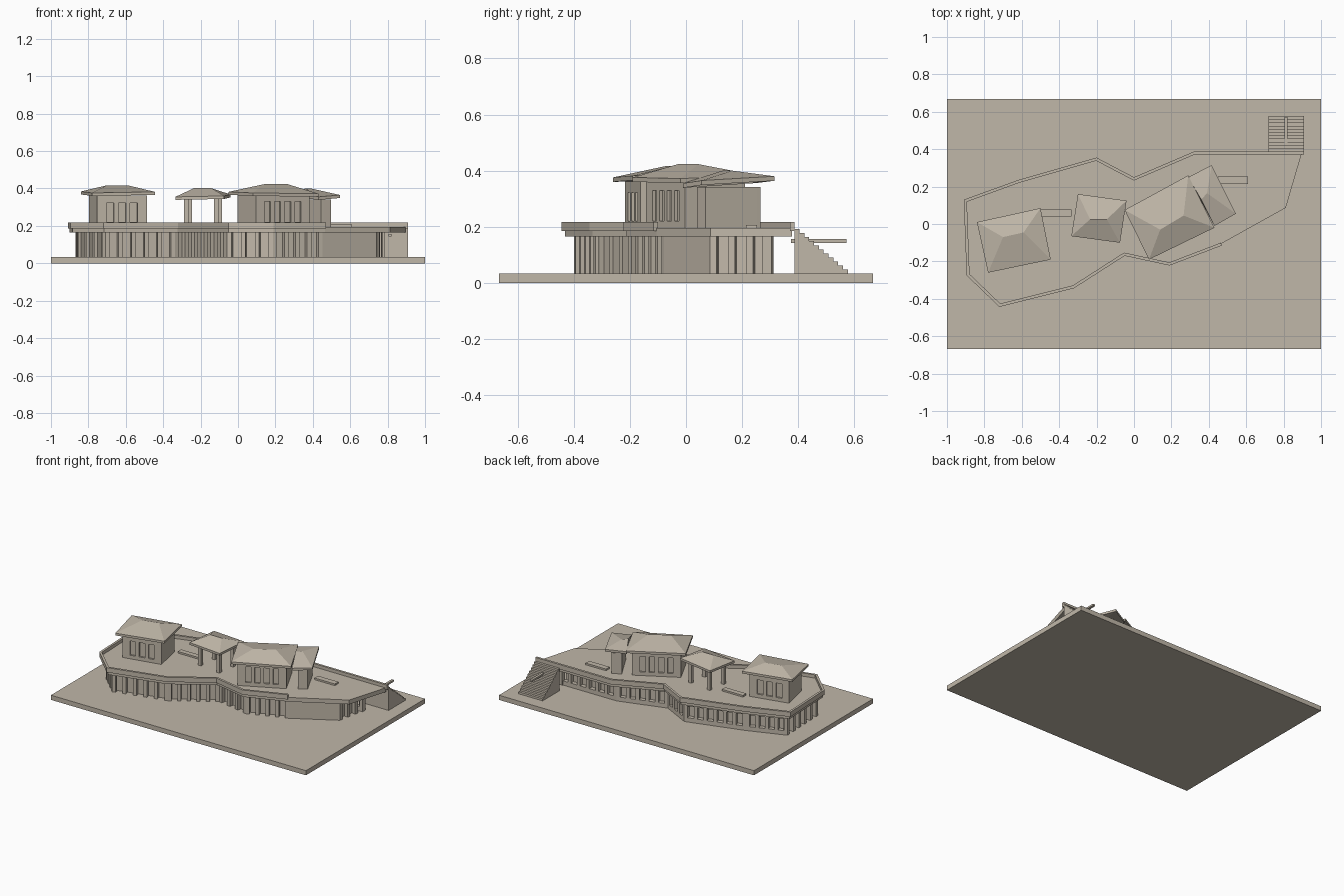
import bpy, bmesh
from mathutils import Vector

if "Cube" in bpy.data.objects:
    bpy.data.objects.remove(bpy.data.objects["Cube"])

stone = bpy.data.materials.new("warm_stone")
stone.diffuse_color = (0.53, 0.475, 0.395, 1)
stone.use_nodes = True
stone.node_tree.nodes["Principled BSDF"].inputs["Base Color"].default_value = stone.diffuse_color


def finish(name, bm):
    bmesh.ops.recalc_face_normals(bm, faces=bm.faces)
    me = bpy.data.meshes.new(name)
    bm.to_mesh(me)
    bm.free()
    me.materials.append(stone)
    ob = bpy.data.objects.new(name, me)
    bpy.context.collection.objects.link(ob)


def add_prism(bm, pts, z0, z1):
    lo = [bm.verts.new((p[0], p[1], z0)) for p in pts]
    hi = [bm.verts.new((p[0], p[1], z1)) for p in pts]
    n = len(pts)
    bm.faces.new(lo[::-1])
    bm.faces.new(hi)
    for i in range(n):
        j = (i + 1) % n
        bm.faces.new((lo[i], lo[j], hi[j], hi[i]))


def prism(name, pts, z0, z1):
    bm = bmesh.new()
    add_prism(bm, pts, z0, z1)
    finish(name, bm)


def rect(x0, x1, y0, y1):
    return [(x0, y0), (x1, y0), (x1, y1), (x0, y1)]


def inset(pts, d, closed=True):
    """Offset a counter-clockwise outline inwards with mitred corners."""
    P = [Vector(p) for p in pts]
    n = len(P)
    out = []
    for i in range(n):
        a = (P[i] - P[i - 1]).normalized()
        b = (P[(i + 1) % n] - P[i]).normalized()
        if not closed and i == 0:
            a = b
        if not closed and i == n - 1:
            b = a
        na, nb = Vector((-a.y, a.x)), Vector((-b.y, b.x))
        out.append(P[i] + (na + nb) * (d / (1 + na.dot(nb))))
    return out


def bar(bm, p, q, t0, t1, z0, z1, depth):
    """Block along part of an edge, growing inwards from it."""
    p, q = Vector(p), Vector(q)
    d = (q - p).normalized()
    n = Vector((-d.y, d.x)) * depth
    a, b = p + d * t0, p + d * t1
    add_prism(bm, [a, b, b + n, a + n], z0, z1)


def facade(bm, p, q, count, pier, z0, z1, sill, head, depth, end=None):
    """Piers between evenly spaced openings, with optional sill and lintel."""
    L = (Vector(q) - Vector(p)).length
    end = end or pier
    opening = (L - 2 * end - (count - 1) * pier) / count
    bar(bm, p, q, 0, end, z0, z1, depth)
    bar(bm, p, q, L - end, L, z0, z1, depth)
    for i in range(1, count):
        t = end + i * opening + (i - 1) * pier
        bar(bm, p, q, t, t + pier, z0, z1, depth)
    if sill:
        bar(bm, p, q, 0, L, z0, z0 + sill, depth)
    if head:
        bar(bm, p, q, 0, L, z1 - head, z1, depth)


# Ground plate
prism("ground_plate", rect(-1, 1, -0.667, 0.667), 0, 0.033)

# Terrace deck, outline counter-clockwise from the front right
outline = [(0.82, 0.08), (0.91, 0.387), (0.32, 0.387), (0, 0.25), (-0.2, 0.355),
           (-0.62, 0.235), (-0.91, 0.13), (-0.895, -0.275), (-0.72, -0.443),
           (-0.32, -0.343), (-0.05, -0.17), (0.19, -0.222), (0.47, -0.115)]
prism("terrace_deck", inset(outline, 0.01), 0.165, 0.195)

# Parapet, open at the right end
path = [Vector(p) for p in outline[1:]]
inner = inset(path, 0.016, closed=False)
bm = bmesh.new()
for i in range(len(path) - 1):
    add_prism(bm, [path[i], path[i + 1], inner[i + 1], inner[i]], 0.165 + 0.02, 0.218)
finish("parapet", bm)

# Lower storey: recessed core with a pier facade
face = inset(outline, 0.04)
face[0] = Vector((0.74, 0.085))
face[1] = Vector((0.785, 0.305))
face[2] = Vector((0.33, 0.305))
prism("lower_storey", inset(face, 0.03), 0.033, 0.165)
bm = bmesh.new()
for i in range(len(face)):
    p, q = face[i], face[(i + 1) % len(face)]
    L = (q - p).length
    if i == len(face) - 1:
        bar(bm, p, q, 0, L, 0.033, 0.165, 0.035)       # solid front right wall
    else:
        back = 1 <= i <= 5
        facade(bm, p, q, max(2, round(L / 0.072)), 0.024, 0.033, 0.165,
               0.03 if back else 0, 0.02 if back else 0, 0.032)
finish("lower_piers", bm)

# Stairs behind the right end
bm = bmesh.new()
steps = 11
rise, run = (0.192 - 0.033) / steps, 0.19 / steps
for i in range(steps):
    y = 0.387 + i * run
    add_prism(bm, rect(0.72, 0.91, y, y + run), 0.033, 0.192 - i * rise)
finish("stairs", bm)
prism("stair_rail", rect(0.805, 0.822, 0.375, 0.572), 0.143, 0.156)


def hip_roof(name, quad, zs, ridge, zr, thick=0.016):
    """Thin hipped shell; ridge runs from the first/last pair to the middle pair."""
    bm = bmesh.new()
    layers = []
    for dz in (0, -thick):
        v = [bm.verts.new((p[0], p[1], z + dz)) for p, z in zip(quad, zs)]
        r = [bm.verts.new((p[0], p[1], zr + dz)) for p in ridge]
        bm.faces.new((v[0], v[1], r[1], r[0]))
        bm.faces.new((v[1], v[2], r[1]))
        bm.faces.new((v[2], v[3], r[0], r[1]))
        bm.faces.new((v[3], v[0], r[0]))
        layers.append(v)
    a, b = layers
    for i in range(4):
        j = (i + 1) % 4
        bm.faces.new((a[i], a[j], b[j], b[i]))
    finish(name, bm)


def house(name, quad, top, windows, overhang=0.036):
    """Windowed walls on the front and back, plain ends."""
    wall = inset(quad, overhang)
    prism(name + "_core", inset(wall, 0.012), 0.19, top)
    bm = bmesh.new()
    for i in range(4):
        p, q = wall[i], wall[(i + 1) % 4]
        if windows and i % 2 == 0:
            facade(bm, p, q, windows, 0.024, 0.19, top, 0.03, 0.04, 0.014, 0.05)
        else:
            bar(bm, p, q, 0, (q - p).length, 0.19, top, 0.014)
    finish(name + "_walls", bm)


# Pavilions: front left, front right, back right, back left corners
left = [(-0.78, -0.26), (-0.445, -0.19), (-0.50, 0.085), (-0.84, 0.01)]
house("left_pavilion", left, 0.362, 3)
hip_roof("left_roof", left, (0.376, 0.382, 0.382, 0.384), [(-0.70, -0.07), (-0.59, -0.045)], 0.417)

main = [(0.08, -0.19), (0.43, -0.02), (0.29, 0.26), (-0.05, 0.075)]
house("main_pavilion", main, 0.37, 4)
hip_roof("main_roof", main, (0.376, 0.372, 0.382, 0.382), [(0.14, -0.03), (0.265, 0.045)], 0.423)

annex = [(0.43, -0.01), (0.545, 0.055), (0.415, 0.315), (0.29, 0.25)]
house("annex", annex, 0.342, 0)
hip_roof("annex_roof", annex, (0.355, 0.365, 0.38, 0.372), [(0.36, 0.13), (0.39, 0.165)], 0.4)

# Open gazebo on four posts
gazebo = [(-0.335, -0.065), (-0.075, -0.10), (-0.04, 0.125), (-0.30, 0.16)]
hip_roof("gazebo_roof", gazebo, (0.355, 0.36, 0.368, 0.36), [(-0.235, 0.025), (-0.145, 0.025)], 0.402)
for k, (x, y) in enumerate(inset(gazebo, 0.05)):
    prism(f"gazebo_post_{k + 1}", rect(x - 0.012, x + 0.012, y - 0.012, y + 0.012), 0.19, 0.358)

# Low benches on the deck
prism("left_bench", rect(-0.50, -0.335, 0.04, 0.077), 0.19, 0.207)
prism("right_bench", rect(0.45, 0.61, 0.213, 0.253), 0.19, 0.207)
